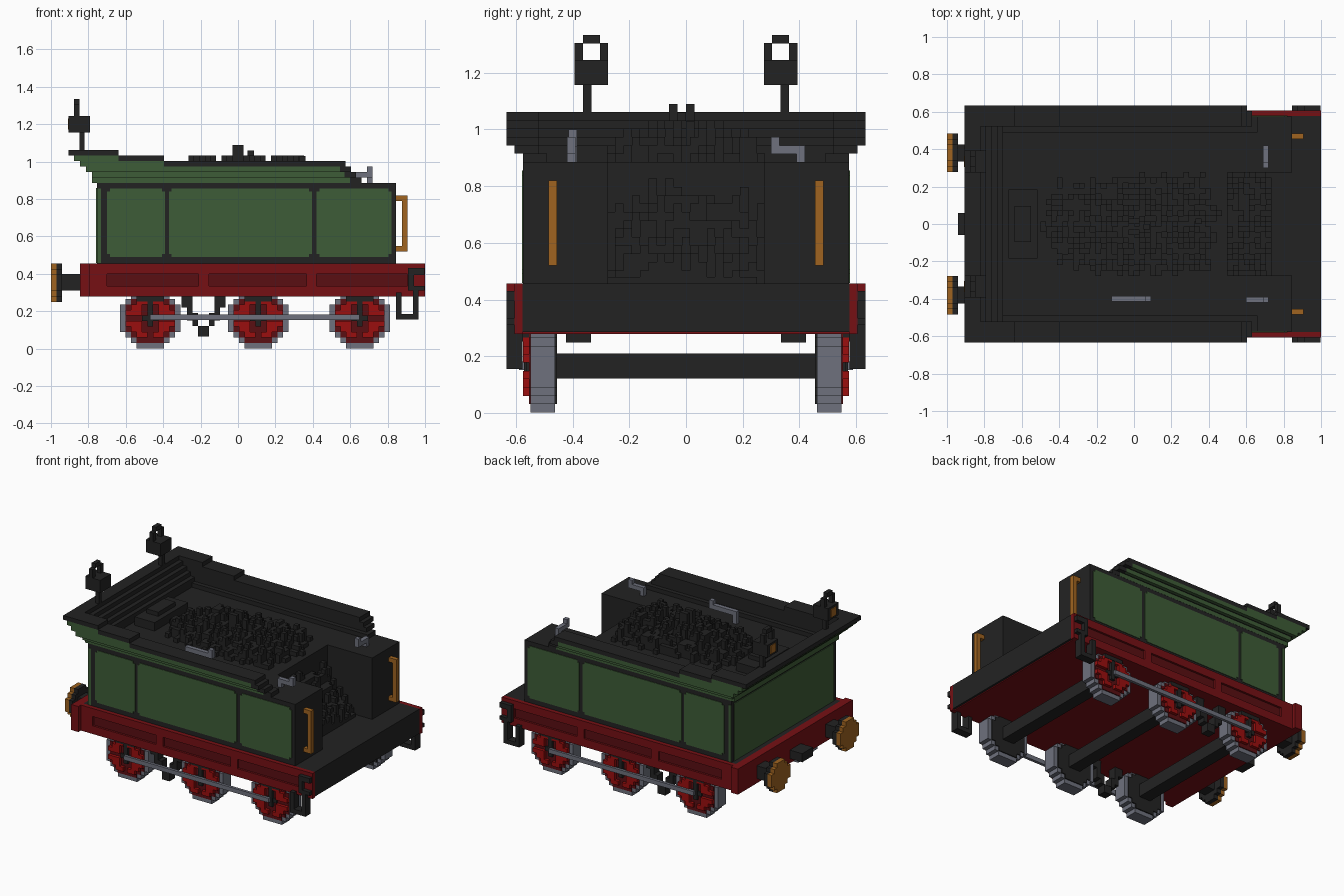
import bpy, bmesh, math, random
from mathutils import Vector

if "Cube" in bpy.data.objects:
    bpy.data.objects.remove(bpy.data.objects["Cube"], do_unlink=True)

V = 0.0294  # size of one block step


def material(name, rgb):
    m = bpy.data.materials.new(name)
    m.use_nodes = True
    m.diffuse_color = (*rgb, 1)
    b = m.node_tree.nodes["Principled BSDF"]
    b.inputs["Base Color"].default_value = (*rgb, 1)
    b.inputs["Roughness"].default_value = 0.8
    return m


BLACK = material("soot black", (0.0165, 0.0165, 0.0165))
GREEN = material("tank green", (0.048, 0.107, 0.038))
RED = material("frame red", (0.18, 0.005, 0.007))
DARK = material("dark red", (0.10, 0.0045, 0.006))
BRIGHT = material("wheel red", (0.33, 0.0045, 0.0045))
GREY = material("steel grey", (0.156, 0.165, 0.205))
BRASS = material("brass orange", (0.35, 0.127, 0.0144))


def part(name, mat, boxes, mirror=False):
    """Boxes are (x0, x1, y0, y1, z0, z1); mirror repeats them across y = 0."""
    bm = bmesh.new()
    if mirror:
        boxes = boxes + [(a, b, -d, -c, e, f) for a, b, c, d, e, f in boxes]
    for a, b, c, d, e, f in boxes:
        vs = bmesh.ops.create_cube(bm, size=1)["verts"]
        bmesh.ops.scale(bm, vec=(b - a, d - c, f - e), verts=vs)
        bmesh.ops.translate(bm, vec=Vector(((a + b) / 2, (c + d) / 2, (e + f) / 2)), verts=vs)
    me = bpy.data.meshes.new(name)
    bm.to_mesh(me)
    bm.free()
    me.materials.append(mat)
    ob = bpy.data.objects.new(name, me)
    bpy.context.collection.objects.link(ob)
    return ob


def disc_rows(n):
    """Rows of a stepped disc n blocks across: (half width, bottom, top)."""
    rows = []
    for d in range(-(n // 2), n // 2 + 1):
        half = round(math.sqrt(n * n / 4 - d * d) - 0.5) + 0.5
        rows.append((min(half, n / 2) * V, (d - 0.5) * V, (d + 0.5) * V))
    return rows


def disc_y(n, x, z, y0, y1):
    return [(x - h, x + h, y0, y1, z + a, z + b) for h, a, b in disc_rows(n)]


def disc_x(n, y, z, x0, x1):
    return [(x0, x1, y - h, y + h, z + a, z + b) for h, a, b in disc_rows(n)]


# Frame: deck, underside, side rails with sunken panels, rear beam
part("deck", BLACK, [(-0.80, 1.0, -0.577, 0.577, 0.285, 0.456)])
part("underside", RED, [(-0.80, 0.985, -0.577, 0.577, 0.278, 0.285)])
part("rail_panels", DARK, [(-0.80, 0.99, 0.57, 0.592, 0.29, 0.45)], True)
posts = [(-0.80, -0.70), (-0.21, -0.155), (0.365, 0.42), (0.905, 1.0)]
part("side_rails", RED,
     [(-0.80, 1.0, 0.577, 0.606, 0.278, 0.335), (-0.80, 1.0, 0.577, 0.606, 0.40, 0.456)]
     + [(a, b, 0.577, 0.606, 0.335, 0.40) for a, b in posts], True)
part("rear_beam", RED, [(-0.845, -0.79, -0.634, 0.634, 0.278, 0.456)])

# Front corner brackets and stirrup steps
part("corner_brackets", BLACK,
     [(0.91, 0.94, 0.60, 0.634, 0.31, 0.43), (0.94, 0.998, 0.60, 0.634, 0.395, 0.43),
      (0.94, 0.998, 0.60, 0.634, 0.31, 0.335)], True)
part("steps", BLACK,
     [(0.845, 0.875, 0.577, 0.634, 0.16, 0.30), (0.935, 0.965, 0.577, 0.634, 0.16, 0.31),
      (0.845, 0.965, 0.577, 0.634, 0.155, 0.185)], True)

# Buffers and coupling
part("buffer_faces", BRASS, disc_x(7, 0.38, 0.352, -1.0, -0.97), True)
part("buffer_backs", BLACK, disc_x(7, 0.38, 0.352, -0.97, -0.94), True)
part("buffer_stocks", BLACK, [(-0.94, -0.845, 0.335, 0.425, 0.31, 0.40)], True)
part("coupling", BLACK, [(-0.94, -0.845, -0.06, 0.06, 0.31, 0.37)])

# Tank body with an open gap at the front
part("tank_centre", BLACK, [(-0.755, 0.50, -0.28, 0.28, 0.45, 0.885)])
part("tank_sides", BLACK, [(-0.755, 0.845, 0.275, 0.575, 0.45, 0.885)], True)
panels = []
for a, b in [(-0.70, -0.39), (-0.37, 0.395), (0.42, 0.82)]:
    panels += [(a, b, 0.57, 0.579, 0.505, 0.84), (a + 0.015, b - 0.015, 0.57, 0.579, 0.49, 0.855)]
panels.append((-0.754, -0.732, 0.57, 0.579, 0.458, 0.855))
part("side_panels", GREEN, panels, True)
part("rear_panel", GREEN, [(-0.760, -0.75, -0.55, 0.55, 0.458, 0.86)])

# Flared coping: stepped layers, green outside, black inside, on the rim and at the ends
outer_x = [-0.78, -0.78, -0.813, -0.845, -0.877, -0.907]
inner_x = [-0.70, -0.70, -0.73, -0.76, -0.79, -0.82]
half_y = [0.576, 0.605, 0.634, 0.634, 0.634, 0.634]
end_x = [0.66, 0.63, 0.604, 0.575, -0.395, -0.64]
green_to = [0.60, 0.57, 0.545, -0.395, -0.64, None]
green, black = [], []
for k in range(6):
    z0, z1, x0, x1, w = 0.885 + k * V, 0.885 + (k + 1) * V, outer_x[k], end_x[k], half_y[k]
    inner_y, g = (0.49 if k == 0 else 0.52), green_to[k]
    if g is None:
        black += [(x0, x1, inner_y, w, z0, z1), (x0, inner_x[k], -inner_y, inner_y, z0, z1)]
        continue
    t = 0.02
    green += [(x0, g, w - t, w, z0, z1), (x0, x0 + t, -w + t, w - t, z0, z1)]
    black += [(x0 + t, x1, inner_y, w - t, z0, z1), (g, x1, w - t, w, z0, z1),
              (x0 + t, inner_x[k], -inner_y, inner_y, z0, z1)]
part("coping_outside", GREEN, green, True)
part("coping_inside", BLACK, black, True)

# Filler hatch
part("filler_hatch", BLACK, [(-0.67, -0.515, -0.185, 0.185, 0.88, 0.944),
                             (-0.64, -0.55, -0.095, 0.095, 0.94, 0.973)])

# Coal heap: random columns that slope down into the front gap
random.seed(4)
coal = []
for i in range(42):
    for j in range(-9, 10):
        x, y = -0.485 + i * V, j * V
        top = 1.015 - 0.10 * (abs(y) / 0.28) ** 2
        if x < -0.2:
            top -= 0.35 * (-0.2 - x)
        if x > 0.35:
            top -= 1.25 * (x - 0.35)
        top += random.choice((-2, -1, -1, 0, 0, 1)) * V
        if abs(j) == 9 and random.random() < 0.4:
            continue
        top = min(0.444 + round((top - 0.444) / V) * V, 1.032)
        coal.append((x - V / 2, x + V / 2, y - V / 2, y + V / 2, 0.45, max(top, 0.48)))
coal += [(-0.03, 0.03, -0.06, -0.03, 0.95, 1.09), (-0.03, 0.03, 0.0, 0.03, 0.95, 1.09),
         (0.05, 0.085, -0.03, 0.0, 0.95, 1.06), (0.33, 0.36, 0.0, 0.03, 0.9, 1.03)]
part("coal", BLACK, coal)

# Grey levers on the tank top
part("long_lever", GREY, [(-0.12, 0.09, -0.415, -0.385, 0.94, 0.972),
                          (-0.12, -0.09, -0.415, -0.385, 0.88, 0.94),
                          (0.06, 0.09, -0.415, -0.385, 0.972, 1.0)])
part("right_lever", GREY, [(0.60, 0.72, -0.42, -0.39, 0.914, 0.944),
                           (0.60, 0.63, -0.42, -0.39, 0.88, 0.914),
                           (0.69, 0.72, -0.42, -0.39, 0.944, 0.973)])
part("left_lever", GREY, [(0.69, 0.72, 0.30, 0.42, 0.914, 0.944),
                          (0.69, 0.72, 0.39, 0.42, 0.88, 0.914),
                          (0.69, 0.72, 0.30, 0.33, 0.944, 0.973)])

# Handrails
part("handrails", BRASS, [(0.876, 0.905, 0.455, 0.485, 0.52, 0.82),
                          (0.84, 0.876, 0.455, 0.485, 0.52, 0.548),
                          (0.84, 0.876, 0.455, 0.485, 0.79, 0.82)], True)

# Lanterns on posts
part("lanterns", BLACK,
     [(-0.848, -0.82, 0.333, 0.363, 1.05, 1.16), (-0.905, -0.79, 0.275, 0.393, 1.157, 1.245),
      (-0.877, -0.848, 0.275, 0.304, 1.245, 1.305), (-0.877, -0.848, 0.364, 0.393, 1.245, 1.305),
      (-0.877, -0.848, 0.304, 0.364, 1.304, 1.334)], True)
part("lantern_lenses", BRASS, [(-0.910, -0.90, 0.304, 0.364, 1.172, 1.23)], True)

# Wheels, axles, springs
ZC = 0.163
for name, x in (("rear", -0.47), ("middle", 0.107), ("front", 0.65)):
    part(name + "_tyres", GREY, disc_y(11, x, ZC, 0.462, 0.548), True)
    part(name + "_wheel_backs", BLACK, disc_y(9, x, ZC, 0.455, 0.47), True)
    part(name + "_wheel_centres", DARK, disc_y(9, x, ZC, 0.53, 0.554), True)
    spokes = []
    for sx in (-1, 1):
        for sz in (-1, 1):
            for u0, u1, w0, w1 in ((1.5, 4.5, 0.5, 1.5), (1.5, 3.5, 1.5, 2.5), (0.5, 2.5, 2.5, 3.5)):
                xs = sorted((x + sx * u0 * V, x + sx * u1 * V))
                zs = sorted((ZC + sz * w0 * V, ZC + sz * w1 * V))
                spokes.append((*xs, 0.54, 0.575, *zs))
    part(name + "_spokes", BRIGHT, spokes, True)
    part(name + "_hubs", BLACK, [(x - 1.5 * V, x + 1.5 * V, 0.54, 0.565, ZC - V / 2, ZC + V / 2),
                                 (x - V / 2, x + V / 2, 0.54, 0.572, ZC - 1.5 * V, ZC + 3.5 * V),
                                 (x - 2.5 * V, x + 2.5 * V, 0.55, 0.577, 0.252, 0.28)], True)
    part(name + "_axle", BLACK, [(x - 0.044, x + 0.044, -0.46, 0.46, 0.122, 0.21)])

# Connecting rods
part("connecting_rods", GREY, [(-0.47, 0.65, 0.57, 0.59, 0.152, 0.182)], True)

# V-shaped brake hangers between the rear and middle wheels
CX = -0.185
hanger = [(CX - V, CX + V, 0.475, 0.535, 0.065, 0.122)]
for s in (-1, 1):
    for u0, u1, z0, z1 in ((1, 2, 0.12, 0.19), (2, 3, 0.15, 0.25), (2, 4, 0.22, 0.28)):
        xs = sorted((CX + s * u0 * V, CX + s * u1 * V))
        hanger.append((*xs, 0.475, 0.535, z0, z1))
part("brake_hangers", BLACK, hanger, True)
